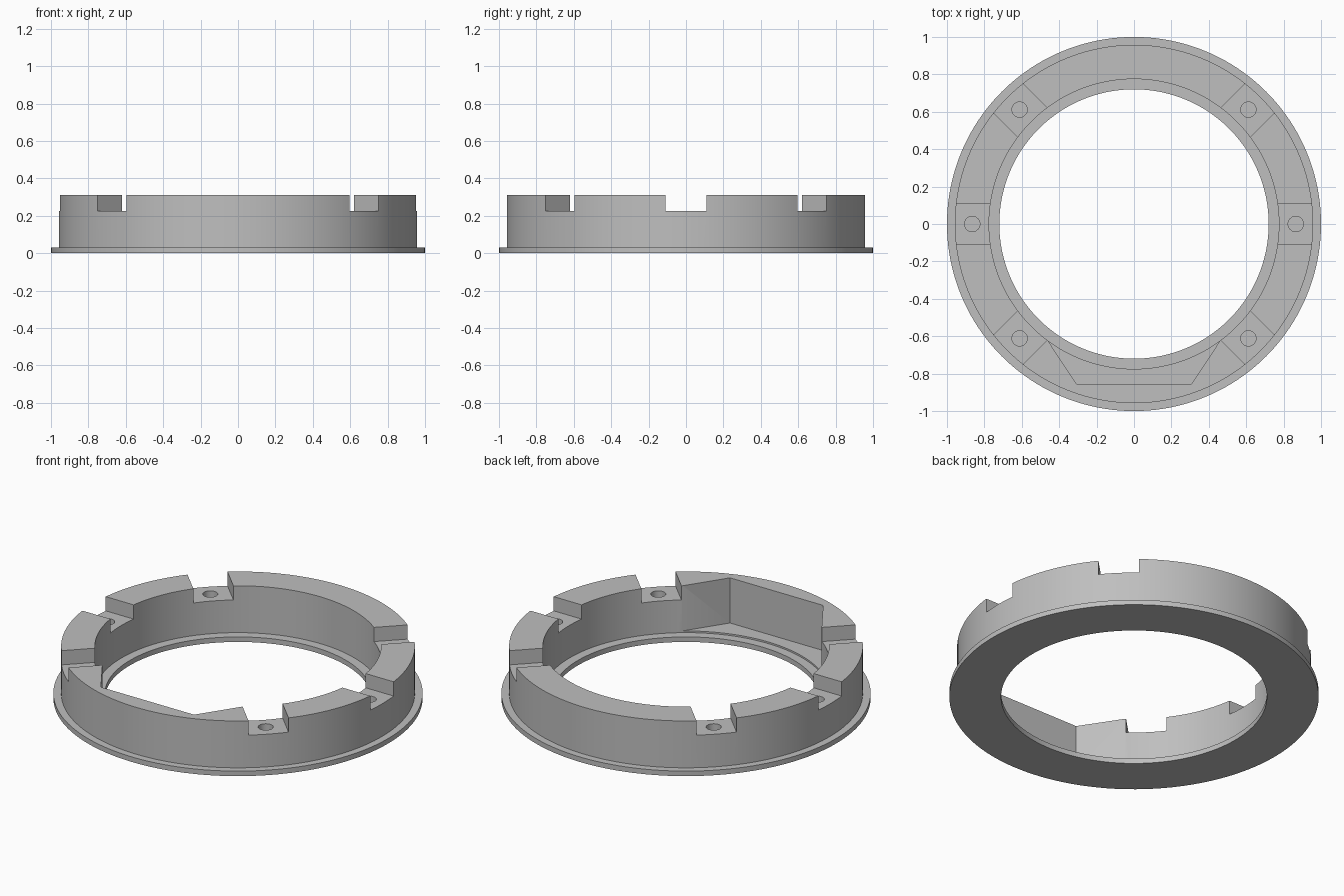
import bpy, bmesh
from math import cos, sin, pi, radians
from mathutils import Matrix

cube = bpy.data.objects.get("Cube")
if cube:
    bpy.data.objects.remove(cube, do_unlink=True)

SEGMENTS = 160
NOTCH_FLOOR = 0.225
HOLE_RADIUS = 0.865

grey = bpy.data.materials.new("plain grey")
grey.use_nodes = True
grey.diffuse_color = (0.52, 0.52, 0.52, 1)
grey.node_tree.nodes["Principled BSDF"].inputs["Base Color"].default_value = (0.52, 0.52, 0.52, 1)


def make_object(name, bm):
    bmesh.ops.recalc_face_normals(bm, faces=bm.faces)
    mesh = bpy.data.meshes.new(name)
    bm.to_mesh(mesh)
    bm.free()
    mesh.materials.append(grey)
    obj = bpy.data.objects.new(name, mesh)
    bpy.context.collection.objects.link(obj)
    return obj


def lathe(name, profile):
    """Sweep a closed (radius, height) profile around z."""
    bm = bmesh.new()
    rings = []
    for i in range(SEGMENTS):
        a = 2 * pi * i / SEGMENTS
        rings.append([bm.verts.new((r * cos(a), r * sin(a), z)) for r, z in profile])
    n = len(profile)
    for i in range(SEGMENTS):
        a, b = rings[i], rings[(i + 1) % SEGMENTS]
        for j in range(n):
            k = (j + 1) % n
            bm.faces.new((a[j], b[j], b[k], a[k]))
    return make_object(name, bm)


def prism(name, outline, bottom, top):
    bm = bmesh.new()
    face = bm.faces.new([bm.verts.new((x, y, bottom)) for x, y in outline])
    ext = bmesh.ops.extrude_face_region(bm, geom=[face])
    for v in ext["geom"]:
        if isinstance(v, bmesh.types.BMVert):
            v.co.z = top
    return make_object(name, bm)


def circle(radius, cx):
    return [(cx + radius * cos(2 * pi * i / 32), radius * sin(2 * pi * i / 32)) for i in range(32)]


# Ring with a thin base flange and an inner ledge
ring = lathe("mounting_ring", [(0.72, 0), (1, 0), (1, 0.03), (0.958, 0.03),
                               (0.958, 0.31), (0.775, 0.31), (0.775, 0.03), (0.72, 0.03)])

# Front inside pocket
cutters = [prism("pocket_cutter", [(-0.468, -0.612), (-0.308, -0.855),
                                   (0.308, -0.855), (0.468, -0.612)], 0.04, 0.4)]

# Six radial notches, each with a blind screw hole
for angle in (0, 45, 135, 180, 225, 315):
    turn = Matrix.Rotation(radians(angle), 4, "Z")
    notch = prism("notch_cutter", [(0.65, -0.11), (1.1, -0.11), (1.1, 0.11), (0.65, 0.11)],
                  NOTCH_FLOOR, 0.4)
    parts = [notch, prism("hole_cutter", circle(0.041, HOLE_RADIUS), 0.1, 0.26)]
    for part in parts:
        part.data.transform(turn)
    cutters += parts

for cutter in cutters:
    cutter.hide_render = True
    mod = ring.modifiers.new(cutter.name, "BOOLEAN")
    mod.operation = "DIFFERENCE"
    mod.solver = "EXACT"
    mod.object = cutter

# Keep the cut result and drop the cutters
bpy.context.view_layer.update()
result = bpy.data.meshes.new_from_object(ring.evaluated_get(bpy.context.evaluated_depsgraph_get()))
ring.modifiers.clear()
ring.data = result
for cutter in cutters:
    bpy.data.objects.remove(cutter, do_unlink=True)

bpy.ops.object.select_all(action="DESELECT")
ring.select_set(True)
bpy.context.view_layer.objects.active = ring
bpy.ops.object.shade_smooth_by_angle(angle=radians(30))
